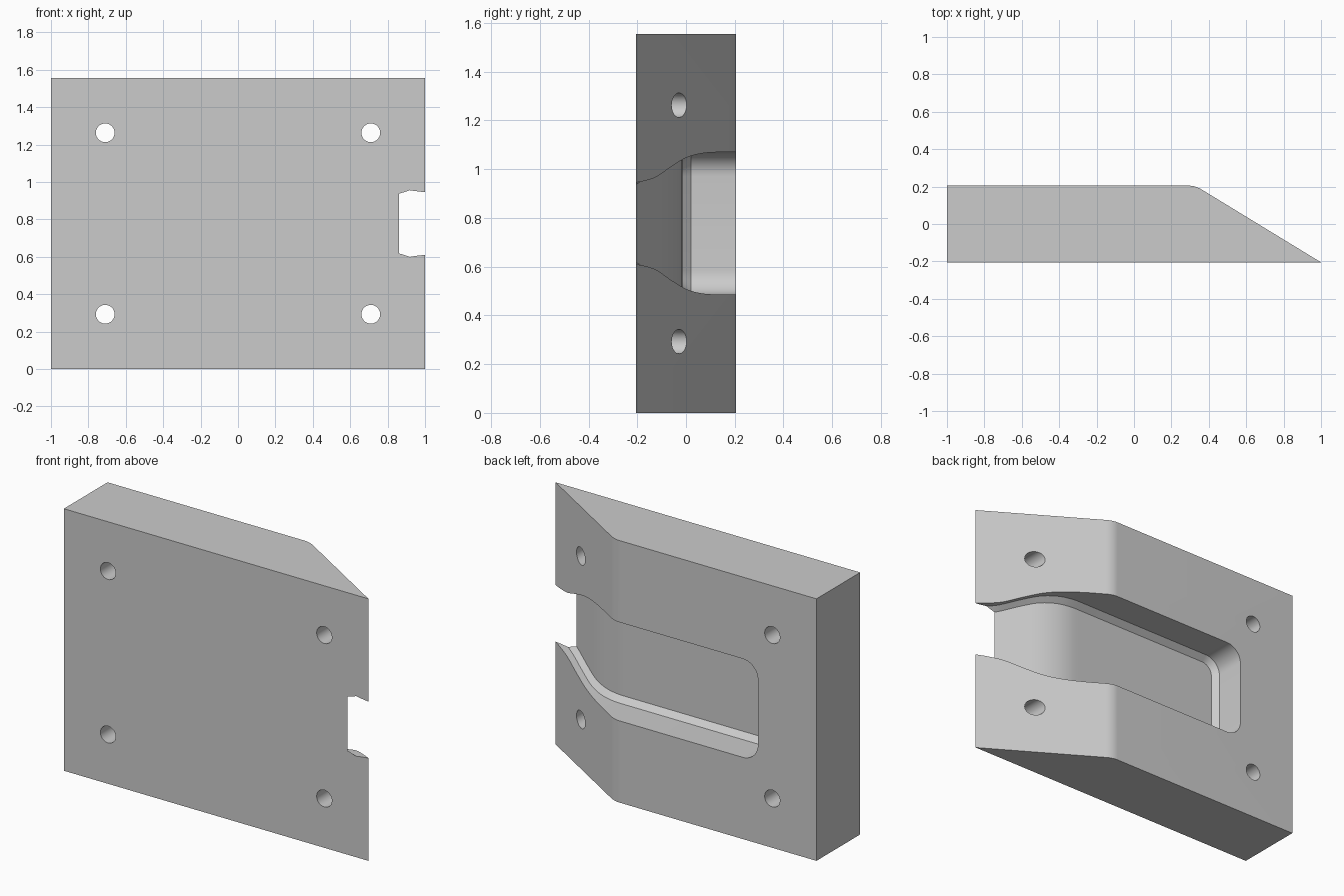
import bpy, bmesh, math
from mathutils import Vector

if "Cube" in bpy.data.objects:
    bpy.data.objects.remove(bpy.data.objects["Cube"])

HEIGHT, HALF_Y = 1.555, 0.205
MID_Z = HEIGHT / 2
SLOPE = 0.61

grey = bpy.data.materials.new("plain_grey")
grey.use_nodes = True
colour = (0.6, 0.6, 0.6, 1)
grey.diffuse_color = colour
grey.node_tree.nodes["Principled BSDF"].inputs["Base Color"].default_value = colour


def make_object(name, bm):
    bmesh.ops.recalc_face_normals(bm, faces=bm.faces)
    mesh = bpy.data.meshes.new(name)
    bm.to_mesh(mesh)
    bm.free()
    mesh.materials.append(grey)
    obj = bpy.data.objects.new(name, mesh)
    bpy.context.collection.objects.link(obj)
    return obj


def bend_y(x, corner, reach, level):
    """Flat line that curves smoothly into the ramp around a corner."""
    t = x - corner
    if t <= -reach:
        return level
    if t >= reach:
        return level - SLOPE * t
    return level - SLOPE * (t + reach) ** 2 / (4 * reach)


# Wedge-ended block, extruded upwards from its plan
bm = bmesh.new()
corner_x = 1 - 2 * HALF_Y / SLOPE
plan = [(-1, -HALF_Y), (1, -HALF_Y)]
for i in range(9):
    x = corner_x + 0.035 * (1 - i / 4)
    plan.append((x, bend_y(x, corner_x, 0.035, HALF_Y)))
plan.append((-1, HALF_Y))
face = bm.faces.new([bm.verts.new((x, y, 0)) for x, y in plan])
up = bmesh.ops.extrude_face_region(bm, geom=[face])["geom"]
bmesh.ops.translate(bm, vec=(0, 0, HEIGHT),
                    verts=[v for v in up if isinstance(v, bmesh.types.BMVert)])
block = make_object("wedge_block", bm)


# Channel half-outline: rounded blind end, then a narrowing S-curve mouth
END_X, HALF_W, RADIUS, CHAMFER = -0.616, 0.2925, 0.1, 0.03
FLOOR, STEP = -0.015, 0.035


def half_width(x):
    knots = [(0.45, HALF_W), (0.56, 0.287), (0.66, 0.27), (0.76, 0.234),
             (0.86, 0.192), (0.92, 0.178), (1.0, 0.168), (1.1, 0.165)]
    if x <= knots[0][0]:
        return HALF_W
    for i in range(len(knots) - 1):
        (x0, w0), (x1, w1) = knots[i], knots[i + 1]
        if x <= x1 + 1e-6:
            xa, wa = knots[max(i - 1, 0)]
            xb, wb = knots[min(i + 2, len(knots) - 1)]
            m0, m1 = (w1 - wa) / (x1 - xa), (wb - w0) / (xb - x0)
            h, t = x1 - x0, (x - x0) / (x1 - x0)
            return (w0 * (1 + 2 * t) * (1 - t) ** 2 + h * m0 * t * (1 - t) ** 2
                    + w1 * t * t * (3 - 2 * t) - h * m1 * t * t * (1 - t))
    return knots[-1][1]


outline = []
for i in range(13):
    a = math.pi / 2 * i / 12
    normal = Vector((math.cos(a), -math.sin(a)))
    outer = Vector((END_X + RADIUS, HALF_W - RADIUS)) - RADIUS * normal
    outline.append((outer, outer + CHAMFER * normal))
for i in range(41):
    x = 0.3 + 0.8 * i / 40
    grade = (half_width(x + 0.005) - half_width(x - 0.005)) / 0.01
    outer = Vector((x, half_width(x)))
    outline.append((outer, outer + CHAMFER * Vector((grade, -1)).normalized()))


def floor_y(x):
    return bend_y(x, 0.55, 0.13, FLOOR)


# Loft the channel cutter through the outline, with a chamfered floor edge
bm = bmesh.new()
rings = []
for outer, inner in outline:
    side = [(outer.x, 0.5, outer.y),
            (outer.x, floor_y(outer.x) + STEP, outer.y),
            (inner.x, floor_y(inner.x), inner.y)]
    points = side + [(x, y, -z) for x, y, z in reversed(side)]
    rings.append([bm.verts.new((x, y, MID_Z + z)) for x, y, z in points])
for a, b in zip(rings, rings[1:]):
    for k in range(6):
        n = (k + 1) % 6
        bm.faces.new((a[k], a[n], b[n], b[k]))
for r in (rings[0], rings[-1]):
    bm.faces.new((r[0], r[1], r[4], r[5]))
    bm.faces.new((r[1], r[2], r[3], r[4]))
cutters = [make_object("channel_cutter", bm)]

# Four through holes
for x in (-0.71, 0.71):
    for z in (MID_Z - 0.485, MID_Z + 0.485):
        bpy.ops.mesh.primitive_cylinder_add(vertices=48, radius=0.05, depth=1,
                                            location=(x, 0, z),
                                            rotation=(math.pi / 2, 0, 0))
        hole = bpy.context.object
        hole.name = "hole_cutter"
        hole.data.materials.append(grey)
        cutters.append(hole)

# Cut, then drop the cutters
bpy.ops.object.select_all(action="DESELECT")
bpy.context.view_layer.objects.active = block
block.select_set(True)
for cutter in cutters:
    cut = block.modifiers.new("cut", "BOOLEAN")
    cut.operation, cut.solver, cut.object = "DIFFERENCE", "EXACT", cutter
    bpy.ops.object.modifier_apply(modifier=cut.name)
    bpy.data.objects.remove(cutter)

bpy.ops.object.shade_smooth_by_angle(angle=math.radians(25))
